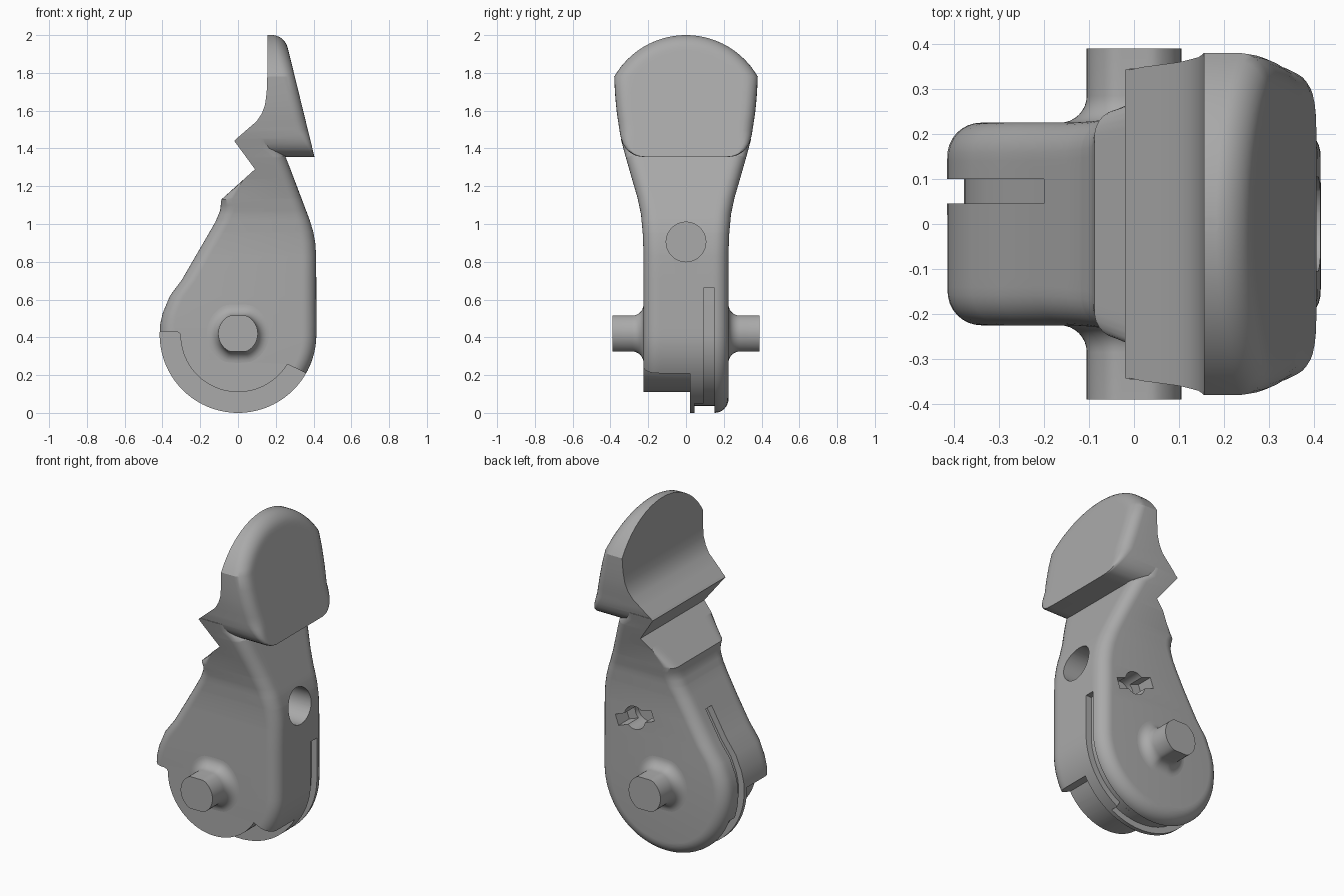
import bpy, bmesh
from math import sin, cos, pi, sqrt, hypot, radians
from mathutils import Matrix, Vector

cube = bpy.data.objects.get("Cube")
if cube:
    bpy.data.objects.remove(cube, do_unlink=True)

grey = bpy.data.materials.new("plain grey")
grey.use_nodes = True
grey.diffuse_color = (0.4, 0.4, 0.4, 1)
grey.node_tree.nodes["Principled BSDF"].inputs["Base Color"].default_value = (0.4, 0.4, 0.4, 1)


def lerp(table, z):
    """Piecewise linear lookup in a list of (z, value)."""
    for (z0, v0), (z1, v1) in zip(table, table[1:]):
        if z <= z1:
            return v0 + (v1 - v0) * max(0, z - z0) / (z1 - z0)
    return table[-1][1]


def root(value):
    return sqrt(max(0, value))


def fillet(r, d):
    """Inset of a rounded edge at distance d from the side."""
    return r - root(r * r - (r - d) ** 2) if d < r else 0


def make(name, bm):
    bmesh.ops.remove_doubles(bm, verts=bm.verts, dist=1e-5)
    bmesh.ops.recalc_face_normals(bm, faces=bm.faces)
    mesh = bpy.data.meshes.new(name)
    bm.to_mesh(mesh)
    bm.free()
    mesh.materials.append(grey)
    obj = bpy.data.objects.new(name, mesh)
    bpy.context.collection.objects.link(obj)
    return obj


def loft(name, rings):
    """Skin closed rings of equal length and cap both ends."""
    bm = bmesh.new()
    rows = [[bm.verts.new(p) for p in ring] for ring in rings]
    n = len(rows[0])
    for a, b in zip(rows, rows[1:]):
        for i in range(n):
            bm.faces.new((a[i], a[(i + 1) % n], b[(i + 1) % n], b[i]))
    bm.faces.new(rows[0][::-1])
    bm.faces.new(rows[-1])
    return make(name, bm)


def prism(name, outline, y0, y1):
    return loft(name, [[(x, y, z) for x, z in outline] for y in (y0, y1)])


def section(z, w, left, right, n=14):
    """Horizontal slice whose left and right x depend on y."""
    ys = [w * sin(i / n * pi / 2) for i in range(-n, n + 1)]
    return [(right(y), y, z) for y in ys] + [(left(y), y, z) for y in ys[::-1]]


def activate(obj):
    bpy.ops.object.select_all(action='DESELECT')
    obj.select_set(True)
    bpy.context.view_layer.objects.active = obj


def cut(obj, cutter):
    mod = obj.modifiers.new("cut", 'BOOLEAN')
    mod.operation, mod.solver, mod.object = 'DIFFERENCE', 'EXACT', cutter
    activate(obj)
    bpy.ops.object.modifier_apply(modifier=mod.name)
    bpy.data.objects.remove(cutter, do_unlink=True)


def smooth(obj):
    activate(obj)
    bpy.ops.object.shade_smooth_by_angle(angle=radians(30))


# Lever body: round foot, tapering trunk and notched neck
R = 0.415
LEFT = [(R, -R), (0.47, -0.412), (0.53, -0.398), (0.62, -0.36), (0.705, -0.297), (1.01, -0.12),
        (1.07, -0.095), (1.13, -0.088), (1.29, 0.09), (1.44, -0.02), (1.45, -0.01)]
RIGHT = [(R, R), (0.83, 0.414), (0.9, 0.409), (0.96, 0.398), (1.02, 0.38), (1.31, 0.27),
         (1.36, 0.25), (1.4, 0.2), (1.45, 0.19)]
WIDTH = [(0.85, 0.225), (0.95, 0.229), (1.05, 0.238), (1.14, 0.257), (1.235, 0.285),
         (1.35, 0.318), (1.45, 0.345)]
LEFT_ROUND = [(1.1, 0.075), (1.24, 0)]
EDGE = 0.075


def body_section(z):
    w = lerp(WIDTH, z)
    if z < R:
        h = R - z
        chord = lambda y: root((R - fillet(EDGE, w - abs(y))) ** 2 - h * h)
        reach = w if z >= EDGE else w - EDGE + root(EDGE ** 2 - (EDGE - z) ** 2)
        return section(z, reach, lambda y: -chord(y), chord)
    return section(z, w, lambda y: lerp(LEFT, z) + fillet(lerp(LEFT_ROUND, z), w - abs(y)),
                   lambda y: lerp(RIGHT, z) - fillet(EDGE, w - abs(y)))


levels = [max(0.0004, R - R * cos(k / 20 * pi / 2)) for k in range(20)]
levels = sorted(levels, reverse=False)
levels += sorted({z for table in (LEFT, RIGHT, WIDTH, LEFT_ROUND) for z, _ in table})
body = loft("lever_body", [body_section(z) for z in levels])


# Foot relief: the front half has a smaller disc
def arc(r, a0, a1, n=32):
    angles = [radians(a0 + (a1 - a0) * i / n) for i in range(n + 1)]
    return [(r * cos(a), R + r * sin(a)) for a in angles]


relief = arc(0.305, 180, 329) + [(0.36, 0.21), (0.6, 0.08), (0.6, -0.2), (-0.6, -0.2),
                                 (-0.6, 0.43), (-0.33, 0.43), (-0.312, 0.425)]
relief[:33] = arc(0.305, -180, -31)
cut(body, prism("relief_cutter", relief, -0.4, 0.02))


# Rim grooves that follow the outline at a constant depth
def groove(path, y0, y1, depth=0.037):
    inner, outer = [], []
    for i, p in enumerate(path):
        a, b = path[max(0, i - 1)], path[min(len(path) - 1, i + 1)]
        t = Vector((b[0] - a[0], b[1] - a[1])).normalized()
        normal = Vector((-t.y, t.x))
        inner.append(tuple(Vector(p) - normal * depth))
        outer.append(tuple(Vector(p) + normal * 0.06))
    cut(body, prism("groove_cutter", inner + outer[::-1], y0, y1))


left_run = [(x, z) for z, x in LEFT[1:5]] + [(-0.2, 0.872)]
groove(arc(R, -62, -180) + left_run, 0.045, 0.1)
groove([(R, 0.66)] + arc(R, 0, -160), 0.092, 0.15)


# Round pocket in the face under the thumb pad
def cylinder(radius, depth, matrix):
    bm = bmesh.new()
    bmesh.ops.create_cone(bm, cap_ends=True, segments=48, radius1=radius, radius2=radius,
                          depth=depth, matrix=matrix)
    return make("hole_cutter", bm)


cut(body, cylinder(0.105, 0.4, Matrix.Translation((0.46, 0, 0.905)) @ Matrix.Rotation(pi / 2, 4, 'Y')))

# Winged keyhole in the back face
spot = Matrix.Translation((0.18, 0.225, 0.765))
cut(body, cylinder(0.068, 0.26, spot @ Matrix.Rotation(pi / 2, 4, 'X')))
bm = bmesh.new()
bmesh.ops.create_cube(bm, size=1, matrix=spot @ Matrix.Rotation(radians(20), 4, 'Y')
                      @ Matrix.Diagonal((0.25, 0.2, 0.065, 1)))
cut(body, make("wing_cutter", bm))
smooth(body)

# Thumb pad: arched top, hollow back, slanted front with a rounded rim
PAD_BACK = [(1.45, -0.01), (1.545, 0.1), (1.585, 0.126), (1.63, 0.143), (1.7, 0.152), (1.78, 0.155)]
PAD_ROUND = [(1.355, 0.01), (1.5, 0.065)]
ARCH, ARCH_Z = 0.438, 1.562


def pad_section(z, back):
    w = lerp([(1.45, 0.345), (1.6, 0.368), (1.78, 0.383)], z)
    if z < 1.475:
        w = 0.225 + 0.12 * root(1 - ((1.475 - z) / 0.12) ** 2)
    reach = min(w, root(ARCH ** 2 - (z - ARCH_Z) ** 2)) if z > 1.7 else w

    def front(y):
        d = w - abs(y)
        if z > 1.6:
            d = min(d, ARCH - hypot(y, z - ARCH_Z))
        return 0.405 - 0.245 * (z - 1.355) - fillet(lerp(PAD_ROUND, z), max(0, d))
    return section(z, reach, lambda y: back, front)


rings = [pad_section(z, 0.13) for z in (1.355, 1.36, 1.37, 1.385, 1.4, 1.425, 1.45)]
heights = [z for z, _ in PAD_BACK] + [1.475, 1.5]
heights += [ARCH_Z + ARCH * sin(radians(a)) for a in (34, 39, 44, 49, 54, 59, 64, 69, 74, 78, 82, 85, 87.5)]
heights.append(1.9998)
rings += [pad_section(z, lerp(PAD_BACK, z)) for z in sorted(heights)]
smooth(loft("thumb_pad", rings))

# Pivot pins with two flats and a flared root
for name, side in (("front_pivot_pin", -1), ("back_pivot_pin", 1)):
    steps = [(0.2, 0.06)]
    steps += [(0.285 - 0.06 * cos(t), 0.06 - 0.06 * sin(t)) for t in (k / 8 * pi / 2 for k in range(9))]
    steps.append((0.39, 0))
    rings = []
    for y, flare in steps:
        ring = []
        for k in range(48):
            a = 2 * pi * k / 48
            x, z = 0.105 * cos(a), max(-0.095, min(0.095, 0.105 * sin(a)))
            ring.append((x + flare * cos(a), side * y, 0.42 + z + flare * sin(a)))
        rings.append(ring)
    smooth(loft(name, rings))
